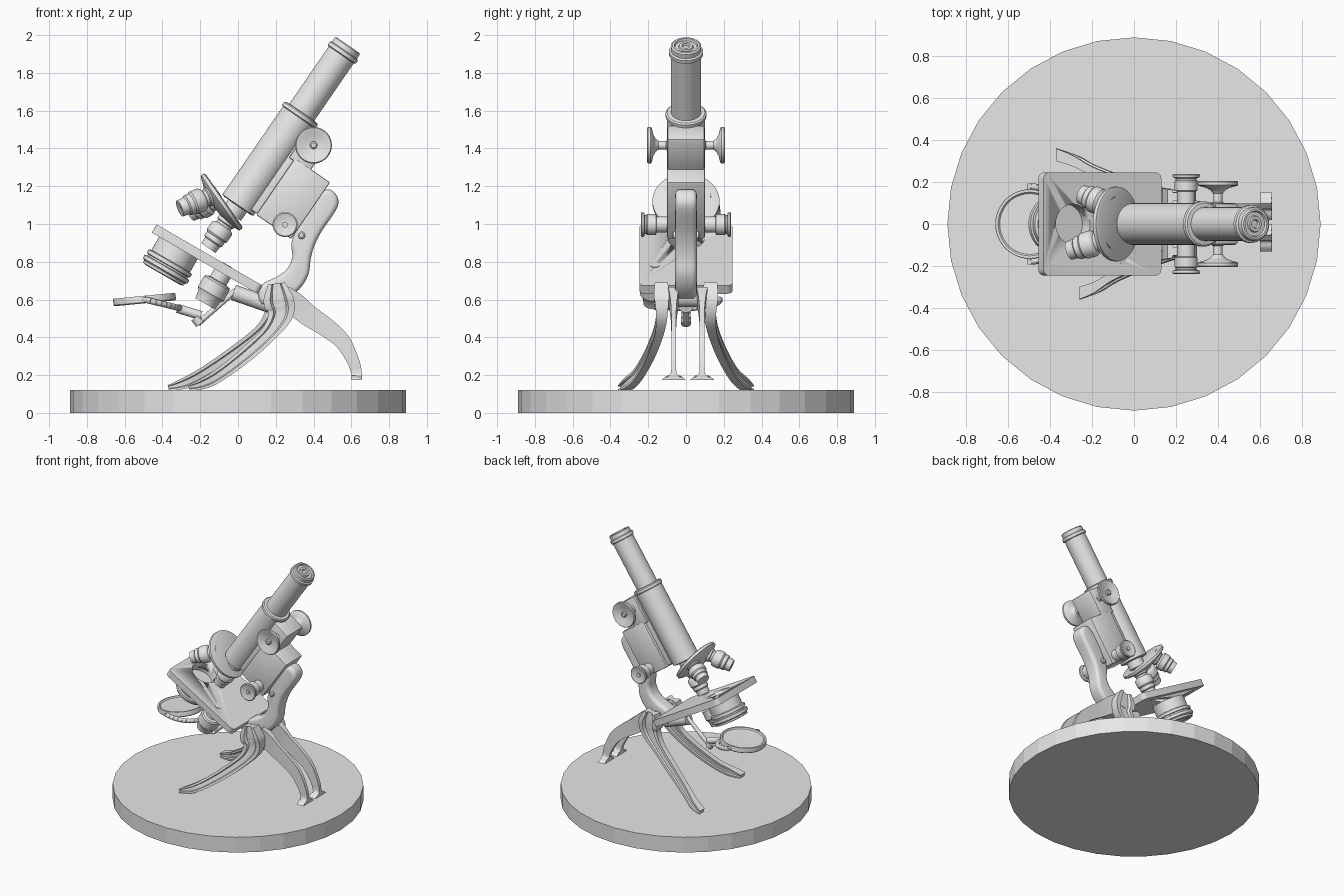
import bpy, bmesh, math
from mathutils import Matrix, Vector

grey = bpy.data.materials.new("plain grey")
grey.diffuse_color = (0.8, 0.8, 0.8, 1)
R, Tr = Matrix.Rotation, Matrix.Translation
rad = math.radians


def finish(name, bm, M=Matrix(), smooth=True):
    bmesh.ops.remove_doubles(bm, verts=bm.verts, dist=1e-5)
    bmesh.ops.recalc_face_normals(bm, faces=bm.faces)
    bm.transform(M)
    me = bpy.data.meshes.new(name)
    bm.to_mesh(me)
    bm.free()
    me.materials.append(grey)
    if smooth:
        me.shade_smooth()
        me.set_sharp_from_angle(angle=rad(32))
    ob = bpy.data.objects.new(name, me)
    bpy.context.collection.objects.link(ob)
    return ob


def lathe(name, profile, M=Matrix(), steps=40, smooth=True):
    """Spin (radius, height) points around the local z axis."""
    bm = bmesh.new()
    vs = [bm.verts.new((r, 0, h)) for r, h in profile]
    es = [bm.edges.new(p) for p in zip(vs, vs[1:])]
    bmesh.ops.spin(bm, geom=vs + es, axis=(0, 0, 1), cent=(0, 0, 0),
                   steps=steps, angle=math.tau, use_merge=True)
    return finish(name, bm, M, smooth)


def rod(name, a, b, r):
    a, b = Vector(a), Vector(b)
    M = Tr(a) @ (b - a).to_track_quat('Z', 'Y').to_matrix().to_4x4()
    L = (b - a).length
    return lathe(name, [(0, 0), (r, 0), (r, L), (0, L)], M, 20)


def box(name, lo, hi, M, bevel=0.01, upright_only=False):
    bm = bmesh.new()
    bmesh.ops.create_cube(bm, size=1)
    for v in bm.verts:
        v.co = [(l + h) / 2 + c * (h - l) for l, h, c in zip(lo, hi, v.co)]
    es = [e for e in bm.edges if not upright_only
          or abs(e.verts[0].co.z - e.verts[1].co.z) > 1e-4]
    bmesh.ops.bevel(bm, geom=es, offset=bevel, segments=4 if upright_only else 2,
                    profile=0.5, affect='EDGES')
    return finish(name, bm, M)


def refine(pts, n=5):
    """Catmull-Rom subdivision of an open path of tuples."""
    P = [Vector(p) for p in [pts[0]] + list(pts) + [pts[-1]]]
    out = []
    for a, b, c, d in zip(P, P[1:], P[2:], P[3:]):
        for i in range(n):
            t = i / n
            out.append(0.5 * (2 * b + (c - a) * t + (2 * a - 5 * b + 4 * c - d) * t ** 2
                              + (3 * b - a - 3 * c + d) * t ** 3))
    return out + [P[-1]]


def sweep(name, pts, section):
    """Path points are (x, z, half width, y, half thickness)."""
    bm, rings = bmesh.new(), []
    path = refine(pts)
    for i, p in enumerate(path):
        q, s = path[max(i - 1, 0)], path[min(i + 1, len(path) - 1)]
        t = Vector((s[0] - q[0], s[1] - q[1])).normalized()
        rings.append([bm.verts.new((p[0] - t.y * u * p[2], p[3] + w * p[4],
                                    p[1] + t.x * u * p[2])) for u, w in section])
    for a, b in zip(rings, rings[1:]):
        for i in range(len(a)):
            j = (i + 1) % len(a)
            bm.faces.new((a[i], a[j], b[j], b[i]))
    bm.faces.new(rings[0])
    bm.faces.new(rings[-1])
    return finish(name, bm)


def across(x, z, side):
    """Frame whose z axis points sideways (+y or -y)."""
    return Tr((x, 0, z)) @ R(rad(-90 * side), 4, 'X')


# Frames: body tube, stage, objective turret
T = Tr((0, 0, 1.10)) @ R(rad(34.5), 4, 'Y')
S = Tr((-0.163, 0, 0.814)) @ R(rad(30), 4, 'Y')
D = Tr((-0.087, 0, 1.116)) @ R(rad(-125), 4, 'Y')

# Base disc
lathe("base_disc", [(0, 0), (0.89, 0), (0.89, 0.12), (0, 0.12)], steps=32, smooth=False)

# Body tube with collar, draw tube and eyepiece
lathe("body_tube", [(0, -0.005), (0.085, -0.005), (0.1, 0), (0.1, 0.565), (0.108, 0.57),
                    (0.108, 0.588), (0.1, 0.595), (0.08, 0.597), (0.08, 0.965),
                    (0.09, 0.97), (0.09, 0.99), (0.08, 0.995), (0.08, 1.022), (0.072, 1.028),
                    (0.062, 1.028), (0.058, 1.015), (0.04, 1.015), (0.036, 1.024),
                    (0.022, 1.024), (0.018, 1.012), (0, 1.012)], T, 48)
lathe("nosepiece", [(0, 0.02), (0.06, 0.02), (0.06, -0.06), (0, -0.06)], T)

# Focusing blocks behind the tube
box("rack_rail", (0.07, -0.08, 0.02), (0.14, 0.08, 0.56), T, 0.006)
box("rack_block", (0.08, -0.097, 0.36), (0.212, 0.097, 0.567), T, 0.008)
box("focus_body", (0.108, -0.1, 0.012), (0.334, 0.1, 0.375), T, 0.008)

# Focus knobs on both sides
for s, side in ((1, "back"), (-1, "front")):
    lathe("coarse_knob_" + side,
          [(0, 0.05), (0.03, 0.05), (0.03, 0.1), (0.023, 0.105), (0.023, 0.145), (0.034, 0.16),
           (0.055, 0.172), (0.092, 0.182), (0.097, 0.187), (0.097, 0.2), (0.092, 0.206),
           (0.08, 0.204), (0.05, 0.19), (0.02, 0.186), (0.02, 0.2), (0.013, 0.205), (0, 0.205)],
          across(0.4, 1.417, s))
    lathe("fine_knob_" + side,
          [(0, 0.05), (0.043, 0.05), (0.043, 0.155), (0.055, 0.16), (0.055, 0.205), (0.05, 0.21),
           (0.05, 0.218), (0.064, 0.222), (0.066, 0.234), (0.06, 0.238), (0.025, 0.228),
           (0.015, 0.228), (0.015, 0.238), (0, 0.238)], across(0.249, 0.997, s))
    lathe("arm_bolt_" + side, [(0, 0), (0.02, 0), (0.02, 0.066), (0.012, 0.072), (0, 0.072)],
          across(0.336, 0.94, s), 20)

# Curved arm
outline = [(0.39, 1.13), (0.468, 1.183), (0.516, 1.161), (0.532, 1.114), (0.511, 1.061),
           (0.442, 0.96), (0.405, 0.886), (0.384, 0.812), (0.373, 0.733), (0.325, 0.655),
           (0.235, 0.592), (0.124, 0.575), (0.115, 0.67), (0.209, 0.722), (0.262, 0.765),
           (0.288, 0.828), (0.283, 0.902), (0.325, 0.997)]
bm = bmesh.new()
loop = refine(outline + outline[:1], 3)[:-1]
f = bm.faces.new([bm.verts.new((x, -0.057, z)) for x, z in loop])
new = bmesh.ops.extrude_face_region(bm, geom=[f])["geom"]
bmesh.ops.translate(bm, vec=(0, 0.114, 0), verts=[v for v in new if isinstance(v, bmesh.types.BMVert)])
rim = [e for e in bm.edges if abs(e.verts[0].co.y - e.verts[1].co.y) < 1e-4]
bmesh.ops.bevel(bm, geom=rim, offset=0.026, segments=4, profile=0.5, affect='EDGES')
finish("arm", bm)
rod("arm_tailpiece", (-0.024, 0, 0.638), (0.17, 0, 0.57), 0.042)
rod("pivot_axle", (0.21, -0.15, 0.61), (0.21, 0.15, 0.61), 0.05)

# Stage with light hole
stage = box("stage", (-0.324, -0.246, -0.025), (0.324, 0.246, 0.025), S, 0.03, True)
cutter = lathe("stage_hole_cutter", [(0, -0.1), (0.095, -0.1), (0.095, 0.1), (0, 0.1)],
               S @ Tr((-0.162, 0, 0)))
cutter.hide_render = True
cutter.hide_viewport = True
hole = stage.modifiers.new("hole", 'BOOLEAN')
hole.object = cutter
hole.operation = 'DIFFERENCE'

# Condenser under the hole, and side adjuster under the stage
lathe("condenser", [(0, -0.05), (0.095, -0.05), (0.095, -0.024), (0.118, -0.024), (0.118, -0.105),
                    (0.132, -0.11), (0.132, -0.13), (0.122, -0.133), (0.122, -0.142),
                    (0.136, -0.145), (0.136, -0.165), (0.125, -0.172), (0.122, -0.186),
                    (0.1, -0.19), (0.09, -0.18), (0, -0.18)], S @ Tr((-0.162, 0, 0)))
lathe("stage_adjuster", [(0, 0.028), (0.025, 0.028), (0.025, 0), (0.05, -0.02), (0.05, -0.07),
                         (0.07, -0.075), (0.078, -0.085), (0.078, -0.15), (0.066, -0.165),
                         (0.06, -0.21), (0, -0.21)], S @ Tr((0.108, -0.165, 0)))

# Turret disc and three objectives
lathe("turret", [(0, -0.012), (0.165, -0.016), (0.178, -0.01), (0.178, 0.008), (0.165, 0.016),
                 (0.11, 0.036), (0.05, 0.046), (0, 0.048)], D, 48)
for name, az, k in (("objective_active", 180, 1), ("objective_front", -52, 1.02),
                    ("objective_back", 72, 0.85)):
    lathe(name, [(0, 0), (0.052, 0), (0.052, 0.05), (0.045, 0.055), (0.045, 0.068 * k),
                 (0.058, 0.075 * k), (0.064, 0.085 * k), (0.064, 0.13 * k), (0.056, 0.14 * k),
                 (0.056, 0.165 * k), (0.048, 0.172 * k), (0.045, 0.21 * k), (0.02, 0.21 * k),
                 (0, 0.204 * k)],
          D @ R(rad(az), 4, 'Z') @ Tr((0.086, 0, 0)) @ R(rad(20.5), 4, 'Y'), 32)

# Mirror, fork and stem
lathe("mirror", [(0, 0.008), (0.145, 0.012), (0.152, 0.02), (0.164, 0.02), (0.166, 0.014),
                 (0.166, -0.014), (0.16, -0.02), (0.14, -0.02), (0, -0.012)],
      Tr((-0.495, 0, 0.6)) @ R(rad(-5.5), 4, 'Y'), 48)
fork = [(-0.495 + 0.185 * math.cos(a), 0.6 - 0.045 * math.cos(a), 0.016, 0.178 * math.sin(a))
        for a in [rad(-90 + 9 * i) for i in range(21)]]
for i, (p, q) in enumerate(zip(fork, fork[1:])):
    rod("mirror_fork_%d" % i, (p[0], p[3], p[1]), (q[0], q[3], q[1]), 0.016)
for s, side in ((1, "back"), (-1, "front")):
    rod("mirror_pivot_" + side, (-0.495, 0.155 * s, 0.6), (-0.495, 0.192 * s, 0.6), 0.012)
rod("mirror_stem", (-0.32, 0, 0.553), (-0.195, 0, 0.515), 0.024)
rod("mirror_post", (-0.213, 0, 0.472), (-0.01, 0, 0.65), 0.015)
rod("mirror_post_end", (-0.226, 0, 0.505), (-0.2, 0, 0.47), 0.026)

# Front legs: fluted section, splayed outwards
fluted = [(-1, -1), (-1, 1), (-.55, 1), (-.4, .55), (.4, .55), (.55, 1),
          (1, 1), (1, -1), (.55, -1), (.4, -.55), (-.4, -.55), (-.55, -1)]
leg = [(0.204, 0.685, 0.045, 0.13, 0.035), (0.214, 0.6, 0.08, 0.13, 0.04),
       (0.225, 0.526, 0.068, 0.128, 0.03), (0.172, 0.431, 0.045, 0.145, 0.023),
       (0.05, 0.315, 0.04, 0.19, 0.021), (-0.087, 0.209, 0.035, 0.25, 0.021),
       (-0.177, 0.158, 0.03, 0.3, 0.026), (-0.26, 0.134, 0.013, 0.33, 0.03)]
for side, s, shift in (("front", -1, 0), ("back", 1, 0.11)):
    sweep("splayed_leg_" + side,
          [(x - shift * max(0, 0.6 - z) / 0.47, z, w, y * s, t) for x, z, w, y, t in leg], fluted)

# Rear legs with wide feet
square = [(-1, -1), (-1, 1), (1, 1), (1, -1)]
rear = [(0.24, 0.63, 0.05, 0.03), (0.304, 0.574, 0.06, 0.02), (0.373, 0.516, 0.056, 0.014),
        (0.468, 0.452, 0.05, 0.013), (0.553, 0.378, 0.042, 0.013), (0.611, 0.272, 0.032, 0.013),
        (0.628, 0.205, 0.028, 0.016), (0.629, 0.19, 0.028, 0.045), (0.629, 0.173, 0.028, 0.065)]
for side, y in (("front", -0.065), ("back", 0.085)):
    sweep("rear_leg_" + side, [(x, z, w, y, t) for x, z, w, t in rear], square)
